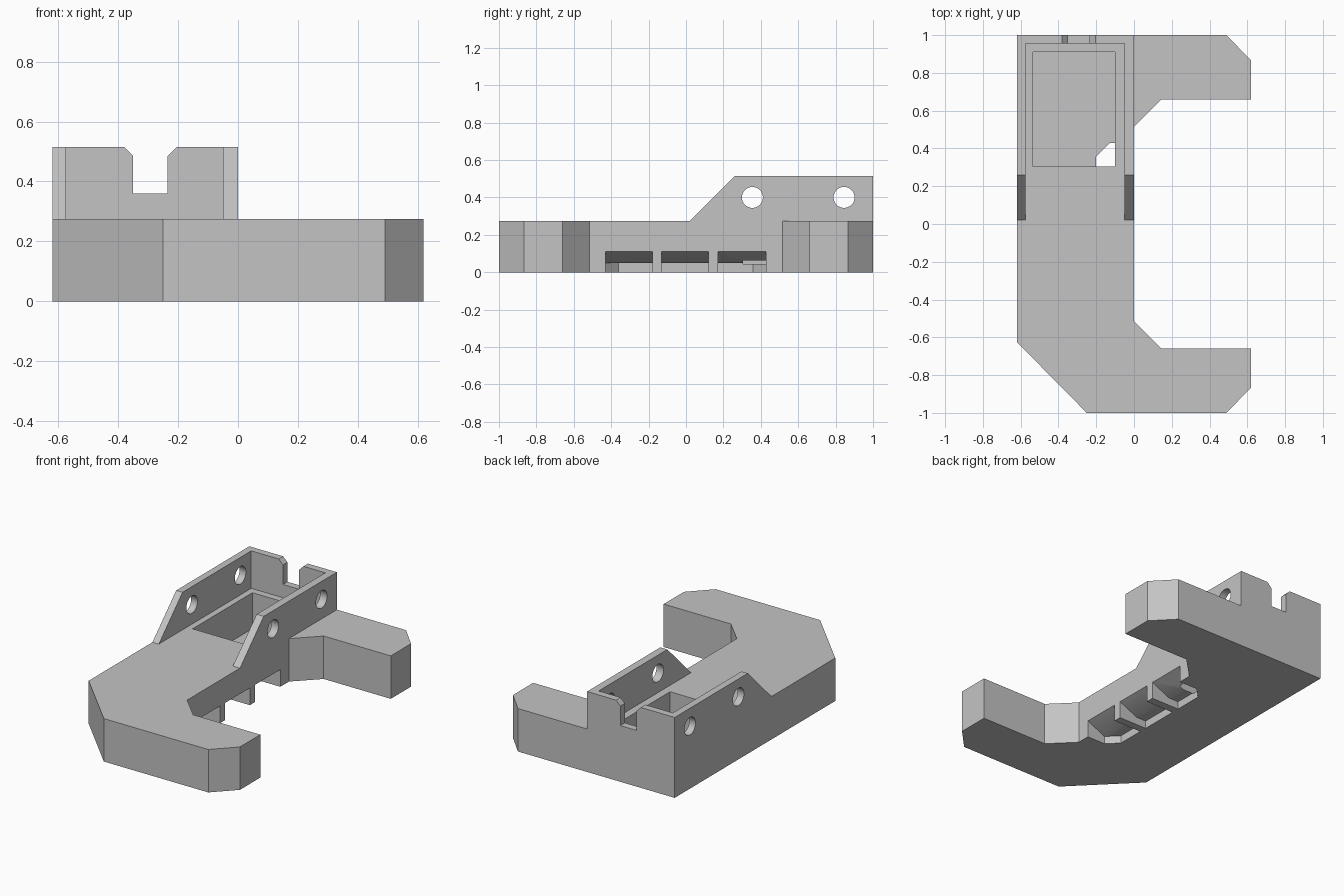
import bpy, bmesh, math
from mathutils import Matrix, Vector

cube = bpy.data.objects.get("Cube")
if cube:
    bpy.data.objects.remove(cube, do_unlink=True)

grey = bpy.data.materials.new("plain_grey")
grey.use_nodes = True
COLOUR = (0.55, 0.55, 0.55, 1)
grey.diffuse_color = COLOUR
grey.node_tree.nodes["Principled BSDF"].inputs["Base Color"].default_value = COLOUR


def prism(name, outline, axis, lo, hi, matrix=None):
    """Extrude a 2D outline along one axis; the outline uses the other two in order."""
    bm = bmesh.new()

    def point(p, d):
        c = list(p)
        c.insert("xyz".index(axis), d)
        return c

    face = bm.faces.new([bm.verts.new(point(p, lo)) for p in outline])
    ext = bmesh.ops.extrude_face_region(bm, geom=[face])
    shift = Vector(point((0, 0), hi - lo))
    bmesh.ops.translate(bm, vec=shift, verts=[v for v in ext["geom"] if isinstance(v, bmesh.types.BMVert)])
    if matrix:
        bm.transform(matrix)
    bmesh.ops.recalc_face_normals(bm, faces=bm.faces)
    mesh = bpy.data.meshes.new(name)
    bm.to_mesh(mesh)
    bm.free()
    mesh.materials.append(grey)
    obj = bpy.data.objects.new(name, mesh)
    bpy.context.collection.objects.link(obj)
    return obj


def rect(a0, a1, b0, b1):
    return [(a0, b0), (a1, b0), (a1, b1), (a0, b1)]


def cut(target, cutter):
    cutter.hide_render = True
    mod = target.modifiers.new("cut", "BOOLEAN")
    mod.operation = "DIFFERENCE"
    mod.solver = "EXACT"
    mod.object = cutter
    bpy.context.view_layer.objects.active = target
    bpy.ops.object.modifier_apply(modifier=mod.name)
    bpy.data.objects.remove(cutter, do_unlink=True)


# C-shaped body
body = prism("c_shaped_body", [
    (-0.62, 1), (-0.62, -0.625), (-0.25, -1), (0.49, -1), (0.62, -0.865), (0.62, -0.66),
    (0.145, -0.66), (0, -0.515), (0, 0.515), (0.145, 0.66), (0.62, 0.66), (0.62, 0.865),
    (0.49, 1)], "z", 0, 0.275)


# Clip slots, open below and at the inner edge: deep low part plus sloping mouth
def slot(x, y, along, inward, half, chamfer):
    m = Matrix(((along[0], inward[0], 0, x), (along[1], inward[1], 0, y),
                (0, 0, 1, 0), (0, 0, 0, 1)))
    deep = [(-half, -0.02), (half, -0.02), (half, 0.2 - chamfer)]
    if chamfer:
        deep.append((half - chamfer, 0.2))
    deep.append((-half, 0.2))
    cut(body, prism("slot_cutter", deep, "z", -0.02, 0.05, m))
    mouth = [(-0.02, -0.02), (-0.02, 0.119), (0.13, 0.05), (0.13, -0.02)]
    cut(body, prism("mouth_cutter", mouth, "x", -half, half, m))


slot(0, -0.305, (0, -1), (-1, 0), 0.125, 0.07)
slot(0, -0.005, (0, 1), (-1, 0), 0.125, 0)
slot(0, 0.3, (0, 1), (-1, 0), 0.128, 0.07)
for side in (-1, 1):
    slot(0.38, 0.66 * side, (-1, 0), (0, side), 0.14, 0.07)

# Deep pocket in the body floor, breaking into the nearest slot
cut(body, prism("pocket_cutter", rect(-0.535, -0.1, 0.305, 0.91), "z", 0.045, 0.4))

# Raised U-shaped wall with sloping front ends
wall = prism("raised_wall", [(0.02, 0.275), (1, 0.275), (1, 0.515), (0.26, 0.515)], "x", -0.62, 0)
cut(wall, prism("tray_cutter", rect(-0.575, -0.05, -0.1, 0.955), "z", 0.2, 0.6))
cut(wall, prism("notch_cutter", [
    (-0.35, 0.36), (-0.235, 0.36), (-0.235, 0.485), (-0.205, 0.515), (-0.205, 0.6),
    (-0.38, 0.6), (-0.38, 0.515), (-0.35, 0.485)], "y", 0.9, 1.1))

# Screw holes through both side walls
for y in (0.355, 0.845):
    ring = [(y + 0.056 * math.cos(a * math.tau / 32), 0.4 + 0.056 * math.sin(a * math.tau / 32))
            for a in range(32)]
    cut(wall, prism("hole_cutter", ring, "x", -0.8, 0.2))

# Smooth the hole walls and keep every edge crisp
for obj in (body, wall):
    bpy.ops.object.select_all(action="DESELECT")
    obj.select_set(True)
    bpy.context.view_layer.objects.active = obj
    bpy.ops.object.shade_smooth_by_angle(angle=math.radians(25))
